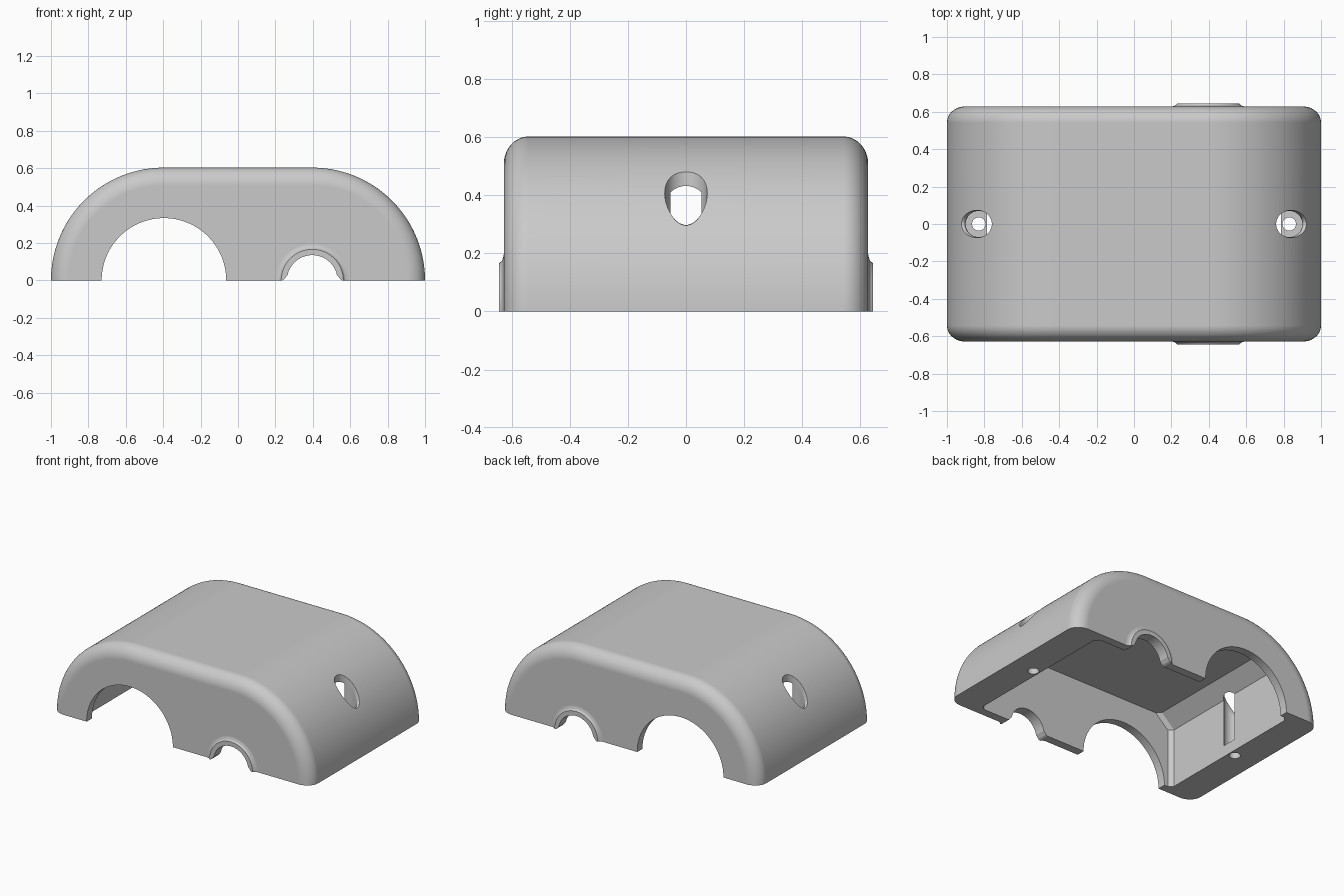
import bpy, bmesh, math
from mathutils import Matrix

if "Cube" in bpy.data.objects:
    bpy.data.objects.remove(bpy.data.objects["Cube"], do_unlink=True)

grey = bpy.data.materials.new("plain_grey")
grey.use_nodes = True
colour = (0.59, 0.59, 0.59, 1)
grey.diffuse_color = colour
grey.node_tree.nodes["Principled BSDF"].inputs["Base Color"].default_value = colour

RADIUS, CENTRE, HALF_DEPTH = 0.603, 0.397, 0.628
FILLET_IN, FILLET_DEPTH = 0.095, 0.085
SCREW_X, RECESS = 0.83, 0.07
BELOW = -0.3


def finish(name, bm):
    bmesh.ops.recalc_face_normals(bm, faces=bm.faces)
    mesh = bpy.data.meshes.new(name)
    bm.to_mesh(mesh)
    bm.free()
    mesh.materials.append(grey)
    obj = bpy.data.objects.new(name, mesh)
    bpy.context.collection.objects.link(obj)
    return obj


def loft(name, rings):
    """Skin a list of equal-length closed rings and cap both ends."""
    bm = bmesh.new()
    loops = [[bm.verts.new(p) for p in ring] for ring in rings]
    n = len(loops[0])
    for a, b in zip(loops, loops[1:]):
        for i in range(n):
            j = (i + 1) % n
            bm.faces.new((a[i], a[j], b[j], b[i]))
    bm.faces.new(loops[0])
    bm.faces.new(loops[-1])
    return finish(name, bm)


def prism(name, profile, half):
    return loft(name, [[(x, y, z) for x, z in profile] for y in (-half, half)])


def arc(cx, r, start, end, steps):
    angles = [math.radians(start + (end - start) * i / steps) for i in range(steps + 1)]
    return [(cx + r * math.cos(a), r * math.sin(a)) for a in angles]


# Rounded outer body, with filleted rims; it runs below the floor until trimmed
def body_ring(inset, y):
    r = RADIUS - inset
    top = arc(CENTRE, r, -1, 90, 40) + arc(-CENTRE, r, 90, 181, 40)
    outline = [(top[0][0], BELOW)] + top + [(top[-1][0], BELOW)]
    return [(x, y, z) for x, z in outline]


rim = []
for i in range(11):
    a = math.pi / 2 * i / 10
    rim.append((FILLET_IN * (1 - math.sin(a)),
                HALF_DEPTH - FILLET_DEPTH * (1 - math.cos(a))))
rings = [body_ring(d, -y) for d, y in rim] + [body_ring(d, y) for d, y in reversed(rim)]
body = loft("cover_shell", rings)

unions, cuts = [], []

# Collars around the small openings, sweeping out into the end walls
sweep = [(0.2, 0.6), (0.2, 0.6275), (0.186, 0.630), (0.174, 0.635), (0.166, 0.645)]
for side in (-1, 1):
    unions.append(loft("collar", [[(x, side * y, z) for x, z in arc(CENTRE, r, 2, 357, 71)]
                                  for r, y in sweep]))

# Floor trim
cuts.append(prism("floor_trim", [(-2, -1), (2, -1), (2, 0), (-2, 0)], 2))


# Inner cavity with sloped shoulders and chamfered corners
def cavity_ring(inset, y):
    half = [(0.785 - inset, BELOW), (0.785 - inset, 0.41), (0.685 - inset, 0.5)]
    return [(x, y, z) for x, z in half + [(-x, z) for x, z in reversed(half)]]


CORNER, CAVITY_Y = 0.028, 0.57
cuts.append(loft("cavity", [cavity_ring(CORNER, -CAVITY_Y), cavity_ring(0, CORNER - CAVITY_Y),
                            cavity_ring(0, CAVITY_Y - CORNER), cavity_ring(CORNER, CAVITY_Y)]))

# Large arch, and small arch with flared feet
cuts.append(prism("large_arch", [(-0.063, BELOW)] + arc(-0.396, 0.333, -1, 181, 64)
                  + [(-0.729, BELOW)], 1))
foot = [(0.165, BELOW), (0.165, -0.002), (0.15, 0.006), (0.141, 0.018)]
small = [(CENTRE + x, z) for x, z in foot] + arc(CENTRE, 0.135, 12, 168, 40)
small += [(CENTRE - x, z) for x, z in reversed(foot)]
cuts.append(prism("small_arch", small, 1))


# Screw recesses whose mouths flare towards the outer side
def recess_ring(side, flare, lift=None, level=0):
    ring = []
    for i in range(48):
        a = math.tau * (i + 0.5) / 48
        r = RECESS + flare * ((1 + math.cos(a)) / 2) ** 3
        x = SCREW_X + r * math.cos(a)
        z = level if lift is None else math.sqrt(RADIUS**2 - (x - CENTRE)**2) + lift
        ring.append((side * x, r * math.sin(a), z))
    return ring


for side in (-1, 1):
    flared = [recess_ring(side, 0.022 * (i / 6) ** 2, -0.06 * (1 - i / 6)) for i in range(7)]
    cuts.append(loft("screw_recess", [recess_ring(side, 0, level=0.08)] + flared
                     + [recess_ring(side, 0.025, level=0.9)]))
    bm = bmesh.new()
    bmesh.ops.create_cone(bm, cap_ends=True, segments=32, radius1=0.036, radius2=0.036,
                          depth=0.5, matrix=Matrix.Translation((side * SCREW_X, 0, 0)))
    cuts.append(finish("screw_hole", bm))

# Combine the parts
for operation, tools in (("UNION", unions), ("DIFFERENCE", cuts)):
    for tool in tools:
        mod = body.modifiers.new(tool.name, "BOOLEAN")
        mod.operation, mod.solver, mod.object = operation, "EXACT", tool
bpy.context.view_layer.update()
graph = bpy.context.evaluated_depsgraph_get()
result = bpy.data.meshes.new_from_object(body.evaluated_get(graph))
body.modifiers.clear()
body.data = result
result.materials.clear()
result.materials.append(grey)
for tool in unions + cuts:
    bpy.data.objects.remove(tool, do_unlink=True)

# Smooth the curves and keep flat areas flat
bpy.ops.object.select_all(action="DESELECT")
body.select_set(True)
bpy.context.view_layer.objects.active = body
bpy.ops.object.shade_smooth_by_angle(angle=math.radians(25))
weighted = body.modifiers.new("even_normals", "WEIGHTED_NORMAL")
weighted.keep_sharp = True
